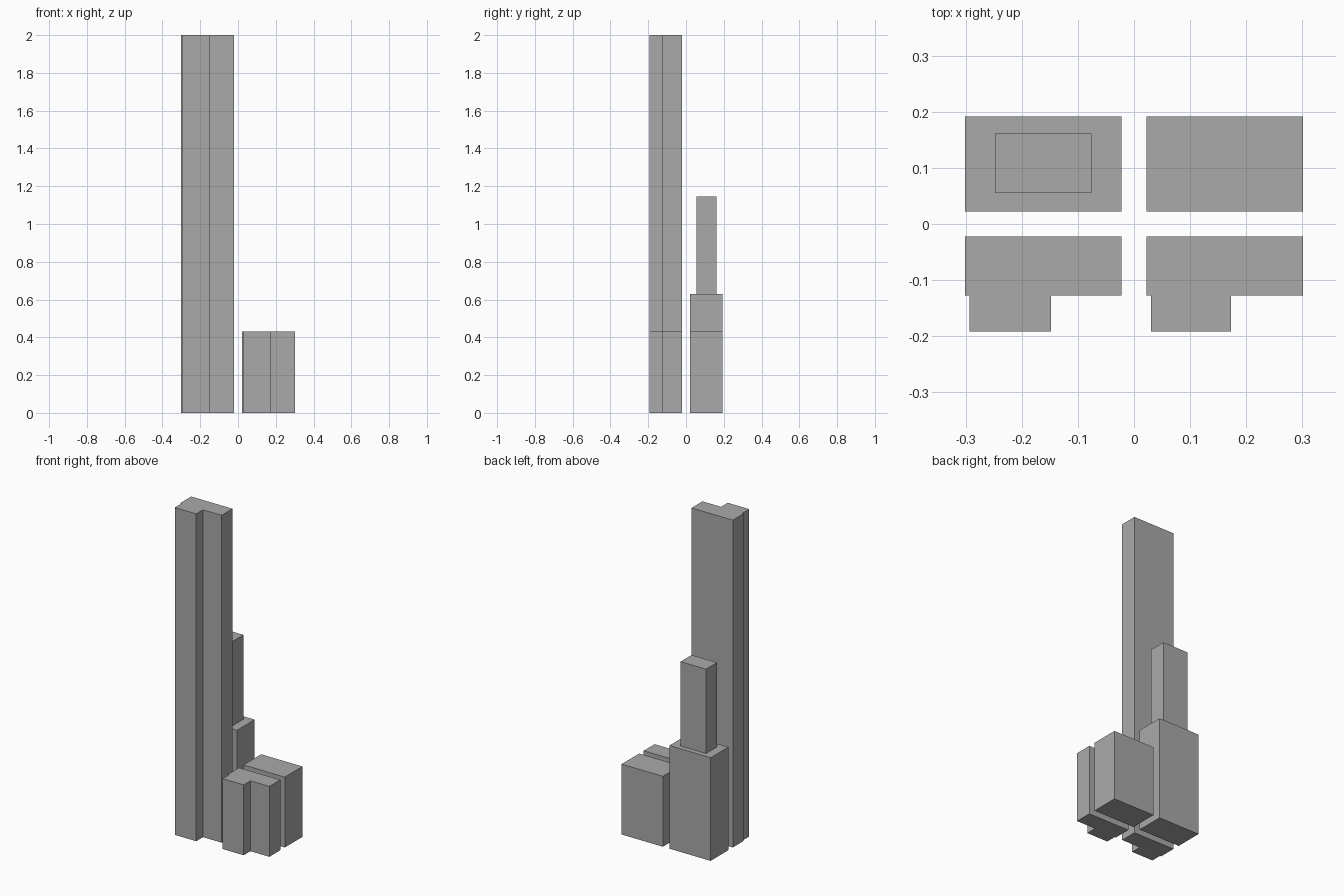
import bpy
import bmesh

cube = bpy.data.objects.get("Cube")
if cube:
    bpy.data.objects.remove(cube, do_unlink=True)

# One plain grey for all blocks
grey = bpy.data.materials.new("concrete_grey")
grey.use_nodes = True
colour = (0.4, 0.4, 0.4, 1)
grey.diffuse_color = colour
grey.node_tree.nodes["Principled BSDF"].inputs["Base Color"].default_value = colour


def prism(name, outline, bottom, top):
    """Extrude a counter-clockwise footprint straight up."""
    bm = bmesh.new()
    base = bm.faces.new([bm.verts.new((x, y, bottom)) for x, y in outline])
    lift = bmesh.ops.extrude_face_region(bm, geom=[base], use_keep_orig=True)
    for v in lift["geom"]:
        if isinstance(v, bmesh.types.BMVert):
            v.co.z = top
    bmesh.ops.recalc_face_normals(bm, faces=bm.faces)
    mesh = bpy.data.meshes.new(name)
    bm.to_mesh(mesh)
    bm.free()
    mesh.materials.append(grey)
    obj = bpy.data.objects.new(name, mesh)
    bpy.context.collection.objects.link(obj)
    return obj


def rectangle(x0, x1, y0, y1):
    return [(x0, y0), (x1, y0), (x1, y1), (x0, y1)]


def stepped(x0, x1, wing0, wing1):
    """Footprint of a front block with a narrower wing facing the front."""
    back, step, front = -0.022, -0.127, -0.192
    return [(x0, step), (wing0, step), (wing0, front), (wing1, front),
            (wing1, step), (x1, step), (x1, back), (x0, back)]


right = (-0.301, -0.022)
left = (0.022, 0.301)
rear = (0.022, 0.192)

# Front row: tall tower and low block
prism("front_right_tower", stepped(*right, -0.293, -0.148), 0, 2)
prism("front_left_block", stepped(*left, 0.03, 0.173), 0, 0.43)

# Back row: podium with a slim tower, and low block
prism("back_right_podium", rectangle(*right, *rear), 0, 0.63)
prism("back_right_upper_tower", rectangle(-0.248, -0.076, 0.055, 0.161), 0.63, 1.145)
prism("back_left_block", rectangle(*left, *rear), 0, 0.43)
